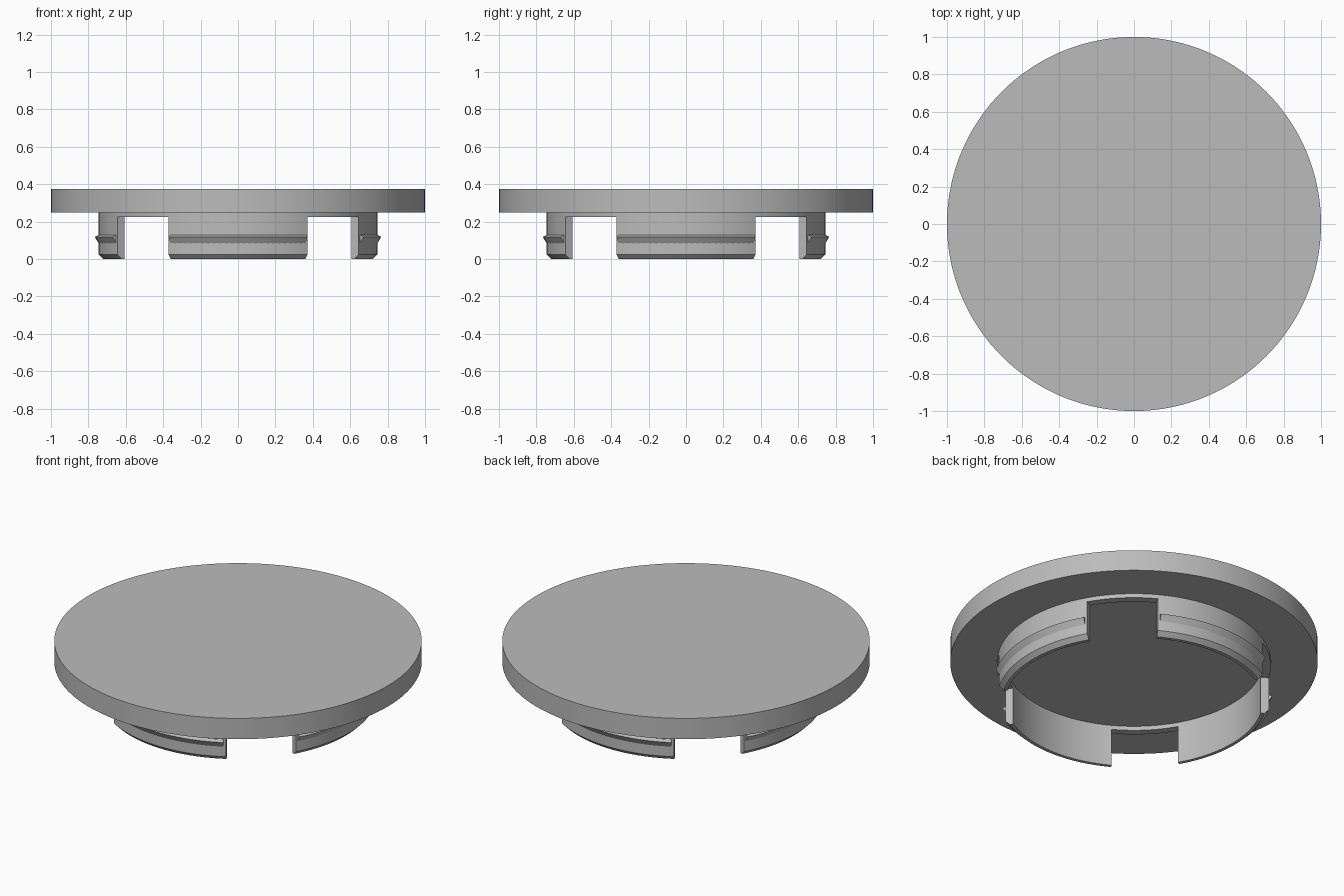
import bpy
import bmesh
from math import cos, sin, pi, radians

default_cube = bpy.data.objects.get("Cube")
if default_cube:
    bpy.data.objects.remove(default_cube, do_unlink=True)

LID_R, WALL_R, INNER_R = 1.0, 0.745, 0.70
LID_BOTTOM, LID_TOP = 0.25, 0.375
SLOT_TOP = 0.225
STEPS = 144

grey = bpy.data.materials.new("plastic_grey")
grey.use_nodes = True
colour = (0.5, 0.5, 0.5, 1)
grey.diffuse_color = colour
grey.node_tree.nodes["Principled BSDF"].inputs["Base Color"].default_value = colour


def sweep(name, profile, start, end, steps):
    """Turn a closed (radius, z) profile about z, capping the ends of an open arc."""
    full = abs(end - start - 2 * pi) < 1e-6
    bm = bmesh.new()
    rings = []
    for i in range(steps if full else steps + 1):
        a = start + (end - start) * i / steps
        rings.append([bm.verts.new((r * cos(a), r * sin(a), z)) for r, z in profile])
    n = len(profile)
    for i in range(steps):
        a, b = rings[i], rings[(i + 1) % len(rings)]
        for j in range(n):
            k = (j + 1) % n
            bm.faces.new((a[j], b[j], b[k], a[k]))
    if not full:
        bm.faces.new(rings[0])
        bm.faces.new(rings[-1])
    bmesh.ops.recalc_face_normals(bm, faces=bm.faces)
    mesh = bpy.data.meshes.new(name)
    bm.to_mesh(mesh)
    bm.free()
    mesh.materials.append(grey)
    obj = bpy.data.objects.new(name, mesh)
    bpy.context.collection.objects.link(obj)
    return obj


def activate(obj):
    bpy.ops.object.select_all(action="DESELECT")
    obj.select_set(True)
    bpy.context.view_layer.objects.active = obj


def smooth(obj):
    activate(obj)
    bpy.ops.object.shade_smooth_by_angle(angle=radians(15))


# Flat round lid
bpy.ops.mesh.primitive_cylinder_add(
    vertices=STEPS, radius=LID_R, depth=LID_TOP - LID_BOTTOM,
    location=(0, 0, (LID_TOP + LID_BOTTOM) / 2))
lid = bpy.context.object
lid.name = "lid"
lid.data.materials.append(grey)
smooth(lid)

# Plug wall with a chamfered lower rim, sunk slightly into the lid
wall_profile = [(INNER_R, 0), (0.72, 0), (WALL_R, 0.025),
                (WALL_R, LID_BOTTOM + 0.02), (INNER_R, LID_BOTTOM + 0.02)]
half_step = pi / STEPS
wall = sweep("plug_wall", wall_profile, half_step, half_step + 2 * pi, STEPS)

# Four diagonal slots split the wall into spring tabs
slot_profile = [(0.5, -0.1), (0.9, -0.1), (0.9, SLOT_TOP), (0.5, SLOT_TOP)]
for i in range(4):
    mid = radians(45 + 90 * i)
    cutter = sweep("slot_cutter", slot_profile, mid - radians(15), mid + radians(15), 12)
    cutter.hide_render = True
    cut = wall.modifiers.new("slot", "BOOLEAN")
    cut.operation = "DIFFERENCE"
    cut.solver = "EXACT"
    cut.object = cutter
    activate(wall)
    bpy.ops.object.modifier_apply(modifier=cut.name)
    bpy.data.objects.remove(cutter, do_unlink=True)
smooth(wall)

# Snap ridge on the outside of each tab
ridge_profile = [(WALL_R - 0.015, 0.083), (WALL_R - 0.001, 0.083),
                 (0.766, 0.119), (WALL_R - 0.001, 0.129), (WALL_R - 0.015, 0.129)]
for i, side in enumerate(("left", "back", "right", "front")):
    mid = radians(90 * i)
    ridge = sweep("snap_ridge_" + side, ridge_profile,
                  mid - radians(29), mid + radians(29), 24)
    smooth(ridge)
